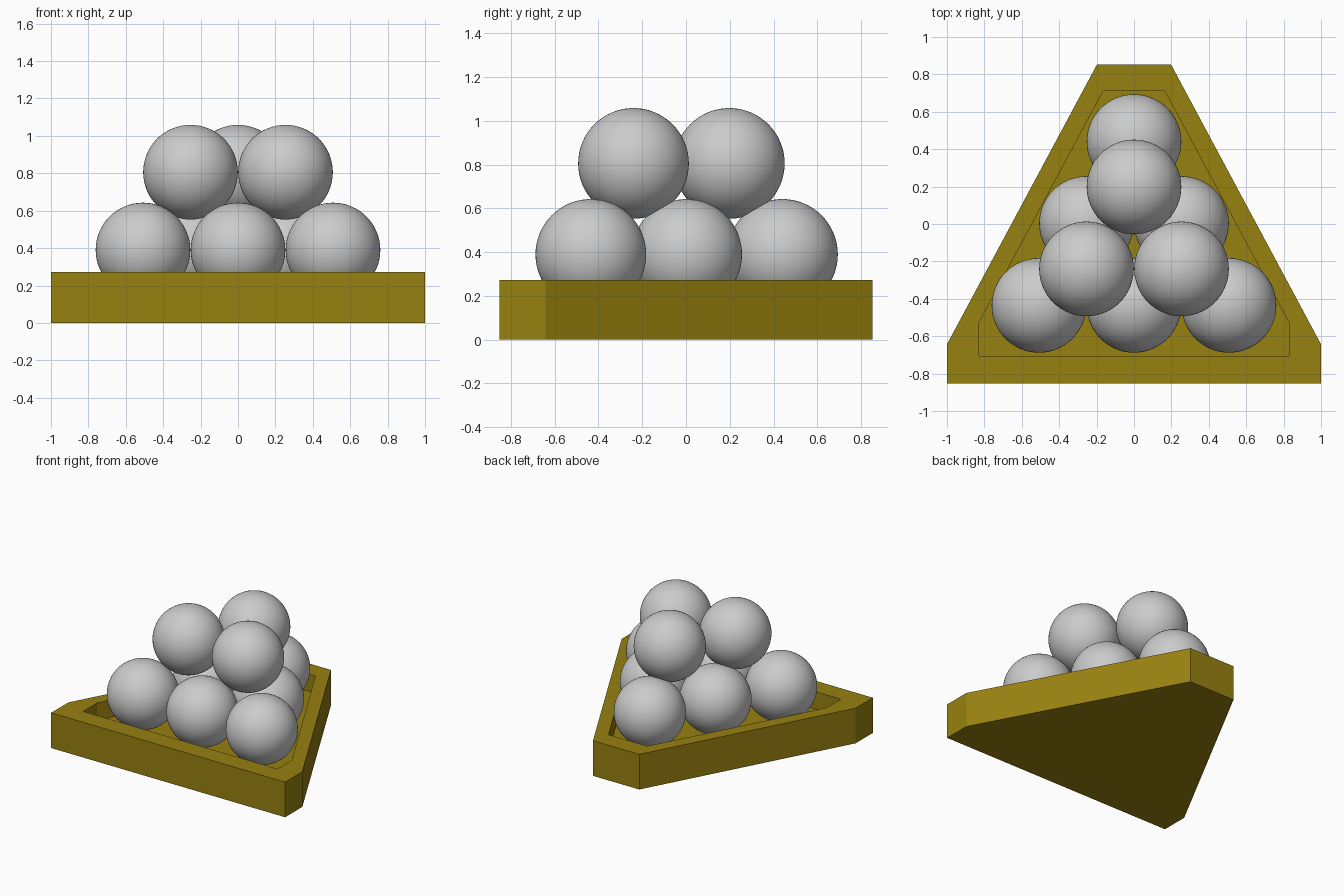
import bpy, bmesh

if "Cube" in bpy.data.objects:
    bpy.data.objects.remove(bpy.data.objects["Cube"])


def material(name, color):
    m = bpy.data.materials.new(name)
    m.diffuse_color = (*color, 1)
    m.use_nodes = True
    m.node_tree.nodes["Principled BSDF"].inputs["Base Color"].default_value = m.diffuse_color
    return m


BRASS = material("dark_brass", (0.31, 0.22, 0.005))
IRON = material("pale_grey", (0.6, 0.6, 0.6))


def mirrored(half):
    """Closed outline from its right half, listed front to back."""
    return half + [(-x, y) for x, y in reversed(half)]


# Tray: triangle with clipped corners and a recessed floor
outer = mirrored([(1.0, -0.853), (1.0, -0.643), (0.198, 0.853)])
inner = mirrored([(0.83, -0.705), (0.83, -0.53), (0.165, 0.71)])
TOP, FLOOR = 0.272, 0.137

bm = bmesh.new()
rings = [[bm.verts.new((x, y, z)) for x, y in outline]
         for outline, z in ((outer, 0), (outer, TOP), (inner, TOP), (inner, FLOOR))]
for a, b in zip(rings, rings[1:]):
    for i in range(len(a)):
        j = (i + 1) % len(a)
        bm.faces.new((a[i], a[j], b[j], b[i]))
bm.faces.new(rings[0][::-1])
bm.faces.new(rings[-1])
bmesh.ops.recalc_face_normals(bm, faces=bm.faces)
mesh = bpy.data.meshes.new("tray")
bm.to_mesh(mesh)
bm.free()
mesh.materials.append(BRASS)
bpy.context.collection.objects.link(bpy.data.objects.new("tray", mesh))

# Balls: a layer of six under a layer of three
R, DX, DY = 0.253, 0.508, 0.438


def ball_layer(name, rows, y0, z):
    for row in range(rows):
        count = rows - row
        for k in range(count):
            x = (k - (count - 1) / 2) * DX
            bpy.ops.mesh.primitive_uv_sphere_add(
                segments=64, ring_count=32, radius=R, location=(x, y0 + row * DY, z))
            ball = bpy.context.object
            ball.name = f"{name}_ball_{row}_{k}"
            ball.data.materials.append(IRON)
            bpy.ops.object.shade_smooth()


ball_layer("lower", 3, -0.435, 0.39)
ball_layer("upper", 2, -0.24, 0.806)
